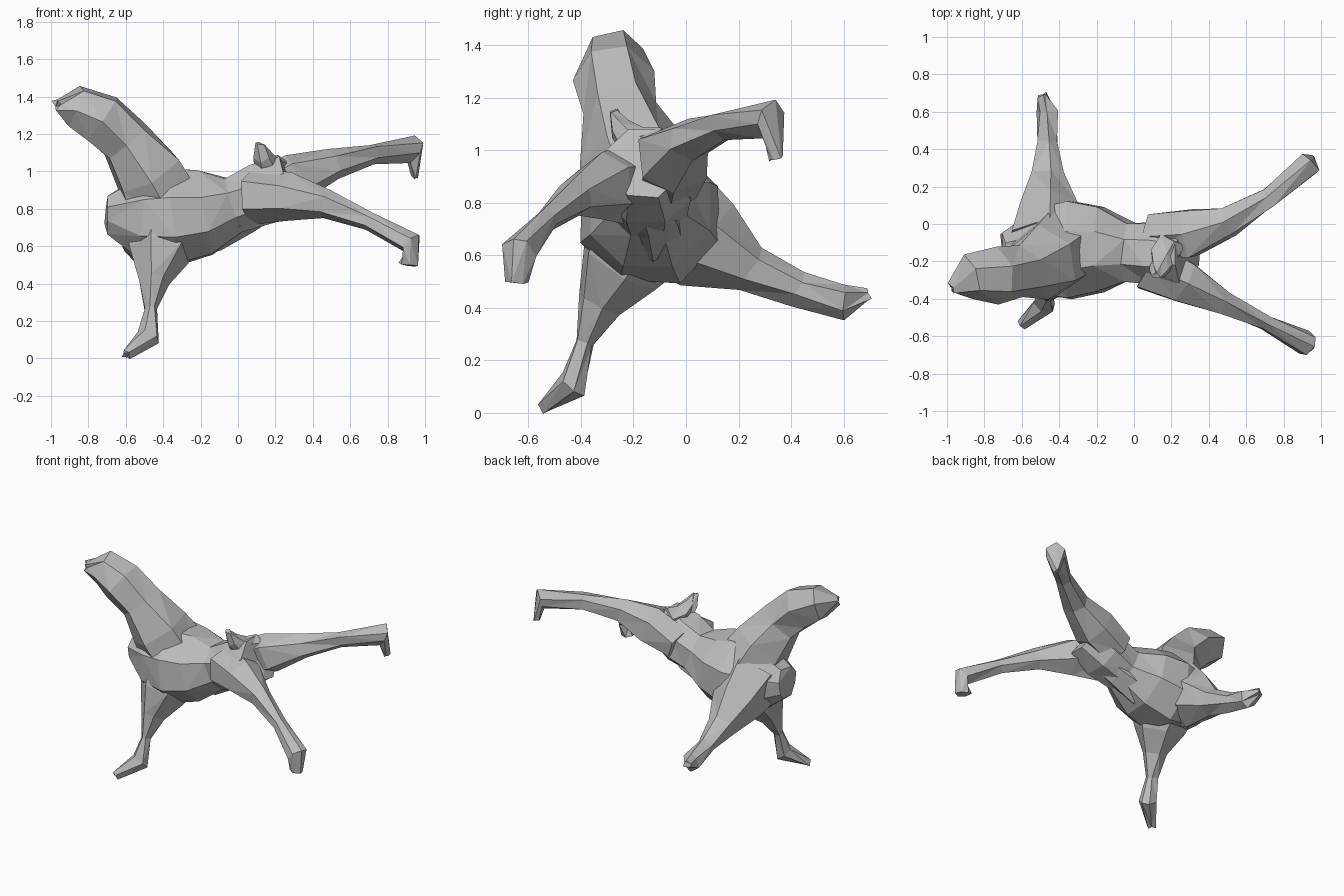
import bpy
import bmesh
import math
import random
from mathutils import Vector

random.seed(4)
if "Cube" in bpy.data.objects:
    bpy.data.objects.remove(bpy.data.objects["Cube"])

# One plain material for the whole figure
GREY = (0.5, 0.5, 0.5, 1)
stone = bpy.data.materials.new("plain grey")
stone.use_nodes = True
stone.diffuse_color = GREY
shader = stone.node_tree.nodes["Principled BSDF"]
shader.inputs["Base Color"].default_value = GREY

UP = Vector((0, 0, 1))
ROUGHNESS = 0.01


def bend_point(start, bend, end, t):
    """Point on the quadratic curve that leaves start and leans towards bend."""
    return start.lerp(bend, t).lerp(bend.lerp(end, t), t)


def roughen(point):
    """Nudge a corner a little so that the facets look hand cut."""
    return point + Vector([random.uniform(-ROUGHNESS, ROUGHNESS) for axis in "xyz"])


def add_ring(bm, centre, across, high, radius, sides):
    """Add one ring of corners around a centre."""
    ring = []
    for k in range(sides):
        angle = math.tau * (k + 0.5) / sides
        offset = across * math.cos(angle) + high * math.sin(angle)
        ring.append(bm.verts.new(roughen(centre + offset * radius)))
    return ring


def limb(name, start, bend, end, radii, toe=None, toe_radius=0.02, sides=6):
    """Loft faceted rings along a bent path, with an optional toe beyond its end."""
    start, bend, end = Vector(start), Vector(bend), Vector(end)
    last = len(radii) - 1
    centres = [bend_point(start, bend, end, i / last) for i in range(last + 1)]
    sizes = list(radii)
    if toe:
        centres.append(Vector(toe))
        sizes.append(toe_radius)

    # Carry the ring direction along the path so that the skin never twists
    bm = bmesh.new()
    rings = []
    across = (centres[1] - centres[0]).cross(UP)
    for i, centre in enumerate(centres):
        after = centres[min(i + 1, len(centres) - 1)]
        before = centres[max(i - 1, 0)]
        along = (after - before).normalized()
        across = (across - along * across.dot(along)).normalized()
        high = across.cross(along)
        rings.append(add_ring(bm, centre, across, high, sizes[i], sides))

    # Skin between neighbouring rings, then close both ends
    for ring, following in zip(rings, rings[1:]):
        for k in range(sides):
            n = (k + 1) % sides
            bm.faces.new((ring[k], ring[n], following[n], following[k]))
    bm.faces.new(rings[0])
    bm.faces.new(rings[-1])
    bmesh.ops.recalc_face_normals(bm, faces=bm.faces)
    bmesh.ops.triangulate(bm, faces=bm.faces)

    mesh = bpy.data.meshes.new(name)
    bm.to_mesh(mesh)
    bm.free()
    mesh.materials.append(stone)
    part = bpy.data.objects.new(name, mesh)
    bpy.context.collection.objects.link(part)


# Deep chest, narrow waist and rump, with a keel under the waist
limb("trunk",
     start=(-0.7, -0.15, 0.77), bend=(-0.15, -0.12, 0.7), end=(0.28, -0.17, 0.95),
     radii=[0.11, 0.24, 0.28, 0.24, 0.17, 0.18, 0.15], sides=8)
limb("belly",
     start=(-0.3, -0.12, 0.68), bend=(-0.05, -0.12, 0.7), end=(0.2, -0.17, 0.87),
     radii=[0.14, 0.13, 0.12, 0.1])

# Neck rising into the head, with a blunt snout
limb("neck_and_head",
     start=(-0.38, -0.13, 0.78), bend=(-0.57, -0.3, 1.25), end=(-0.88, -0.28, 1.35),
     radii=[0.24, 0.2, 0.15, 0.15, 0.12],
     toe=(-0.97, -0.35, 1.36), toe_radius=0.03)

# Standing front leg, flaring up into the belly
limb("front_leg_right",
     start=(-0.4, -0.16, 0.7), bend=(-0.46, -0.36, 0.42), end=(-0.48, -0.43, 0.11),
     radii=[0.22, 0.17, 0.08, 0.04, 0.06],
     toe=(-0.6, -0.54, 0.02))

# Front leg thrown out behind
limb("front_leg_left",
     start=(-0.46, -0.1, 0.77), bend=(-0.45, 0.25, 0.5), end=(-0.46, 0.6, 0.42),
     radii=[0.22, 0.18, 0.1, 0.06, 0.06],
     toe=(-0.49, 0.69, 0.45))

# Hind legs stretched away from the rump
limb("hind_leg_left",
     start=(0.1, -0.06, 0.87), bend=(0.5, -0.1, 1.08), end=(0.94, 0.32, 1.12),
     radii=[0.12, 0.14, 0.09, 0.06, 0.07],
     toe=(0.95, 0.34, 0.97))
limb("hind_leg_right",
     start=(0.08, -0.22, 0.87), bend=(0.45, -0.4, 0.9), end=(0.93, -0.64, 0.62),
     radii=[0.15, 0.13, 0.07, 0.05, 0.07],
     toe=(0.91, -0.64, 0.5), toe_radius=0.05)

# Raised tail stub
limb("tail",
     start=(0.2, -0.1, 1), bend=(0.15, -0.2, 1), end=(0.13, -0.25, 1.08),
     radii=[0.08, 0.08, 0.05],
     toe=(0.12, -0.28, 1.15))
